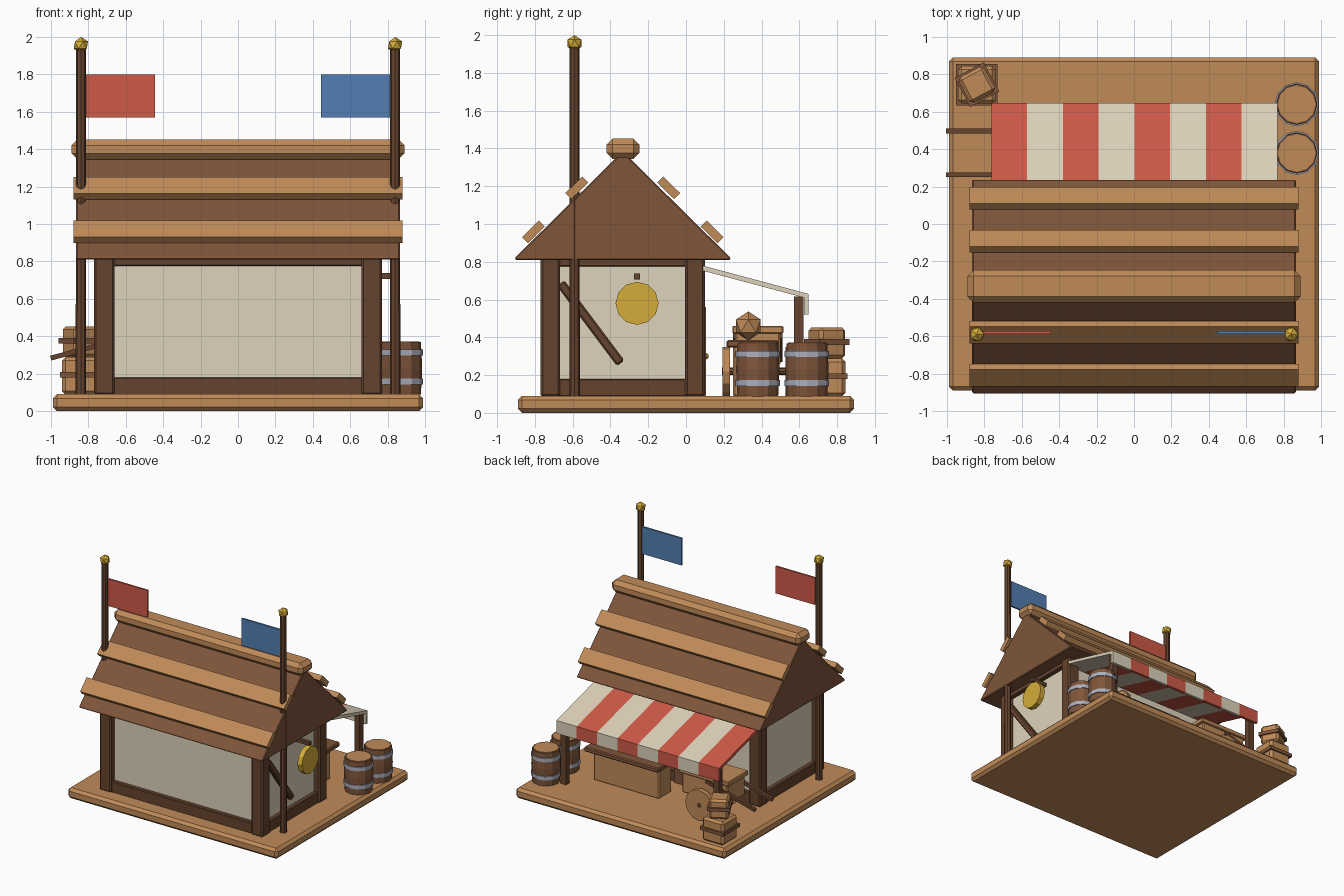
import bpy, bmesh, math
from mathutils import Matrix, Vector

if "Cube" in bpy.data.objects:
    bpy.data.objects.remove(bpy.data.objects["Cube"])


def lin(c):
    c /= 255
    return c / 12.92 if c <= 0.04045 else ((c + 0.055) / 1.055) ** 2.4


def material(name, r, g, b):
    m = bpy.data.materials.new(name)
    m.diffuse_color = (lin(r), lin(g), lin(b), 1)
    m.use_nodes = True
    m.node_tree.nodes["Principled BSDF"].inputs["Base Color"].default_value = m.diffuse_color
    return m


TAN = material("light_wood", 192, 139, 88)
MID = material("mid_brown_wood", 127, 85, 58)
DARK = material("dark_brown_wood", 102, 68, 46)
CREAM = material("cream", 222, 211, 187)
RED = material("red", 207, 90, 71)
BLUE = material("blue", 82, 127, 179)
GOLD = material("gold", 212, 172, 56)
STEEL = material("grey_metal", 172, 176, 190)


def finish(name, bm, mat, bevel=0.0):
    if bevel:
        edges = [e for e in bm.edges if e.calc_face_angle(0) > 0.3]
        bmesh.ops.bevel(bm, geom=edges, offset=bevel, segments=1,
                        affect='EDGES', clamp_overlap=True)
    bmesh.ops.recalc_face_normals(bm, faces=bm.faces)
    me = bpy.data.meshes.new(name)
    bm.to_mesh(me)
    bm.free()
    me.materials.append(mat)
    ob = bpy.data.objects.new(name, me)
    bpy.context.collection.objects.link(ob)
    return ob


def block(name, center, size, mat, bevel=0.0, rot=(0, 'X')):
    bm = bmesh.new()
    bmesh.ops.create_cube(bm, size=1, matrix=Matrix.Diagonal((*size, 1)))
    ob_m = Matrix.Translation(center) @ Matrix.Rotation(rot[0], 4, rot[1])
    bm.transform(ob_m)
    return finish(name, bm, mat, bevel)


def box(name, x, y, z, mat, bevel=0.0):
    c = [(a + b) / 2 for a, b in (x, y, z)]
    s = [b - a for a, b in (x, y, z)]
    return block(name, c, s, mat, bevel)


def prism(name, pts, x0, x1, mat, bevel=0.0):
    # closed (y, z) profile extruded along x
    bm = bmesh.new()
    f = bm.faces.new([bm.verts.new((x0, y, z)) for y, z in pts])
    r = bmesh.ops.extrude_face_region(bm, geom=[f])
    bmesh.ops.translate(bm, vec=(x1 - x0, 0, 0),
                        verts=[v for v in r["geom"] if isinstance(v, bmesh.types.BMVert)])
    return finish(name, bm, mat, bevel)


def lathe(name, center, rings, mat, sides=12, axis='Z'):
    # stacked (radius, height) rings with closed ends
    bm = bmesh.new()
    loops = []
    for r, h in rings:
        loops.append([bm.verts.new((r * math.cos(2 * math.pi * i / sides),
                                    r * math.sin(2 * math.pi * i / sides), h))
                      for i in range(sides)])
    for a, b in zip(loops, loops[1:]):
        for i in range(sides):
            j = (i + 1) % sides
            bm.faces.new((a[i], a[j], b[j], b[i]))
    bm.faces.new(loops[0][::-1])
    bm.faces.new(loops[-1])
    turn = {'Z': Matrix(), 'X': Matrix.Rotation(math.pi / 2, 4, 'Y'),
            'Y': Matrix.Rotation(math.pi / 2, 4, 'X')}[axis]
    bm.transform(Matrix.Translation(center) @ turn)
    return finish(name, bm, mat)


def ball(name, center, r, mat):
    bm = bmesh.new()
    bmesh.ops.create_icosphere(bm, subdivisions=1, radius=r,
                               matrix=Matrix.Translation(center))
    return finish(name, bm, mat)


# ground platform
box("platform", (-0.99, 0.99), (-0.89, 0.89), (0, 0.09), TAN, 0.022)

# house walls and timber frame
Y0, Y1, YC = -0.77, 0.10, -0.335
box("plaster_walls", (-0.72, 0.72), (Y0 + 0.05, Y1 - 0.05), (0.08, 0.84), CREAM)
for sx in (-1, 1):
    for y in (Y0 + 0.052, Y1 - 0.052):
        block("corner_post", (sx * 0.715, y, 0.46), (0.11, 0.104, 0.75), DARK, 0.012)
for z0, z1 in ((0.085, 0.18), (0.775, 0.83)):
    for y in (Y0 + 0.04, Y1 - 0.04):
        box("long_sill", (-0.68, 0.68), (y - 0.025, y + 0.025), (z0, z1), DARK, 0.006)
    for x in (-0.73, 0.73):
        box("side_sill", (x - 0.025, x + 0.025), (Y0 + 0.08, Y1 - 0.08), (z0, z1), DARK, 0.006)
dy, dz = 0.30, -0.40
block("wall_brace", (0.745, -0.505, 0.475), (0.045, 0.05, 0.53), DARK, 0.01,
      (math.atan2(-dy, dz) + math.pi, 'X'))

# back door
box("door", (-0.24, 0.04), (0.03, 0.105), (0.09, 0.56), MID)
ball("door_knob", (0.0, 0.105, 0.30), 0.018, GOLD)

# roof with planks and ridge beam
prism("roof", [(-0.905, 0.81), (0.235, 0.81), (0.235, 0.822), (YC, 1.385), (-0.905, 0.822)],
      -0.865, 0.865, MID, 0.018)
for s in (-1, 1):
    for off, z in ((0.473, 0.958), (0.243, 1.192)):
        block("roof_plank", (0, YC + s * off, z), (1.76, 0.125, 0.045), TAN, 0,
              (-s * math.radians(44.5), 'X'))
box("ridge_beam", (-0.89, 0.89), (-0.42, -0.247), (1.345, 1.452), TAN, 0.032)

# flag poles
for s, mat in ((-1, RED), (1, BLUE)):
    lathe("flag_pole", (s * 0.84, -0.59, 0), [(0.028, 0.085), (0.026, 1.94)], DARK, 8)
    ball("pole_finial", (s * 0.84, -0.59, 1.957), 0.043, GOLD)
    block("flag", (s * 0.628, -0.58, 1.685), (0.37, 0.016, 0.23), mat)

# hanging round sign
box("sign_arm", (0.71, 0.865), (-0.274, -0.244), (0.707, 0.737), DARK)
lathe("round_sign", (0.842, -0.259, 0.58), [(0.114, -0.022), (0.114, 0.022)], GOLD, 12, 'X')

# striped awning with valance
W = 1.53 / 8
for i in range(8):
    prism("awning_stripe",
          [(0.05, 0.79), (0.648, 0.63), (0.648, 0.52), (0.625, 0.52), (0.625, 0.61), (0.05, 0.763)],
          -0.763 + i * W, -0.763 + (i + 1) * W, CREAM if i % 2 else RED)
for s in (-1, 1):
    block("awning_post", (s * 0.72, 0.597, 0.35), (0.05, 0.05, 0.53), DARK)

# counter with a round loaf on top
box("counter", (-0.04, 0.58), (0.25, 0.42), (0.085, 0.36), TAN, 0.01)
box("counter_top", (-0.08, 0.62), (0.215, 0.49), (0.345, 0.385), MID, 0.008)
ball("loaf", (0.4, 0.33, 0.46), 0.077, TAN)

# hand cart
CY = 0.38
box("cart_body", (-0.74, -0.31), (CY - 0.12, CY + 0.12), (0.25, 0.43), TAN, 0.01)
box("cart_lid", (-0.76, -0.29), (CY - 0.135, CY + 0.135), (0.42, 0.46), TAN, 0.006)
lathe("cart_axle", (-0.52, CY, 0.22), [(0.02, -0.19), (0.02, 0.19)], DARK, 8, 'Y')
for s in (-1, 1):
    lathe("cart_wheel", (-0.52, CY + s * 0.168, 0.22), [(0.13, -0.02), (0.13, 0.02)], TAN, 12, 'Y')
    block("cart_handle", (-0.77, CY + s * 0.117, 0.345), (0.48, 0.026, 0.026), DARK, 0,
          (-math.radians(15), 'Y'))

# barrels
for y in (0.38, 0.64):
    lathe("barrel", (0.87, y, 0), [(0.108, 0.088), (0.115, 0.23), (0.108, 0.368)], MID, 12)
    lathe("barrel_lid", (0.87, y, 0), [(0.1, 0.36), (0.1, 0.373)], TAN, 12)
    for z in (0.158, 0.312):
        lathe("barrel_hoop", (0.87, y, z), [(0.118, -0.016), (0.118, 0.016)], STEEL, 12)

# stacked crates
for s, z, h, a in ((0.2, 0.088, 0.2, 0), (0.155, 0.288, 0.165, math.radians(28))):
    c = (-0.84, 0.745)
    block("crate", (*c, z + h / 2), (s, s, h), TAN, 0.018, (a, 'Z'))
    block("crate_band", (*c, z + h * 0.53), (s + 0.022, s + 0.022, 0.03), MID, 0, (a, 'Z'))
